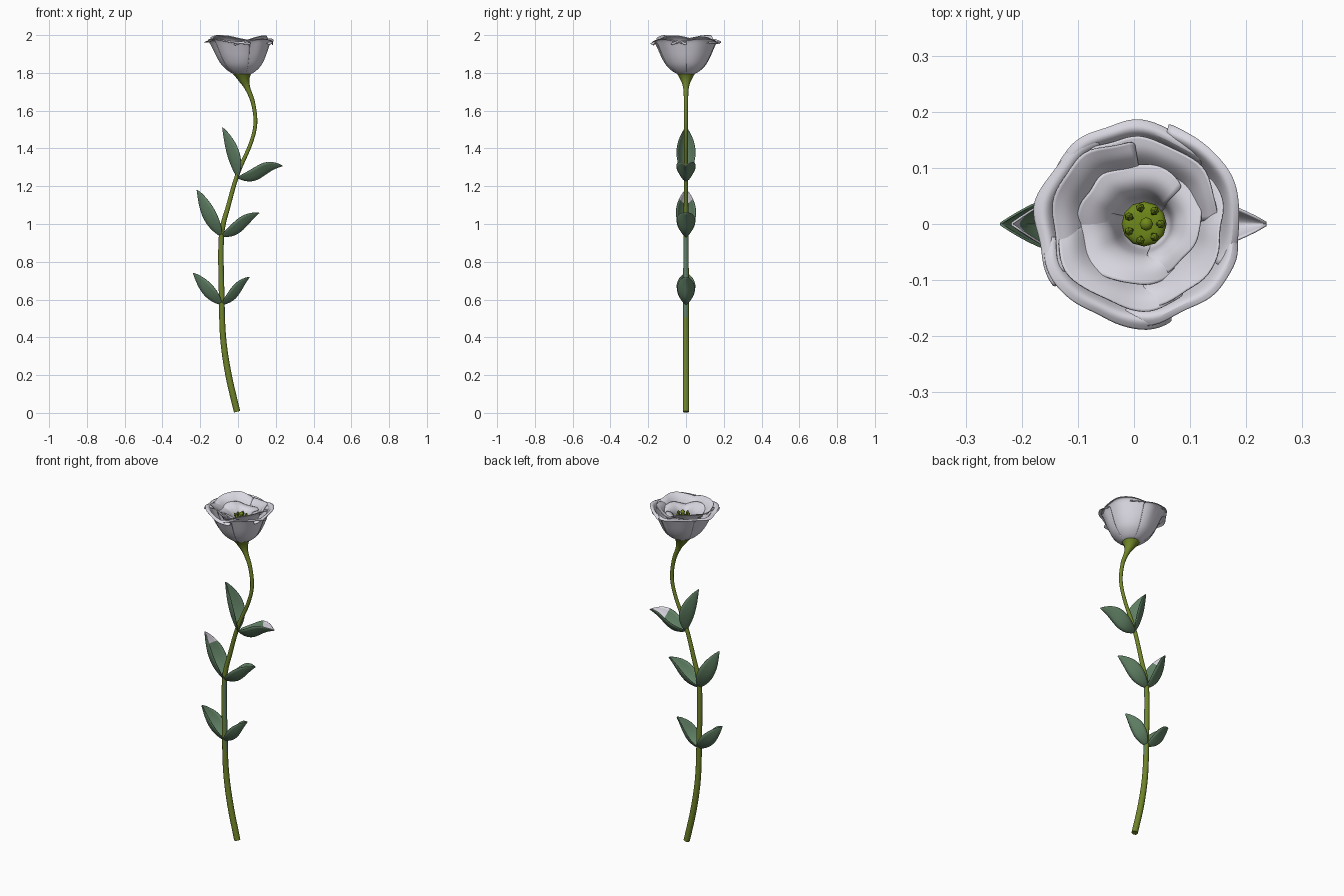
import bpy, bmesh, math, random
from math import sin, cos, pi, tau
from mathutils import Vector, noise

random.seed(4)
cube = bpy.data.objects.get("Cube")
if cube:
    bpy.data.objects.remove(cube, do_unlink=True)


def material(name, rgb):
    m = bpy.data.materials.new(name)
    m.use_nodes = True
    m.diffuse_color = (*rgb, 1)
    m.node_tree.nodes["Principled BSDF"].inputs["Base Color"].default_value = (*rgb, 1)
    return m


PETAL = material("pale petal", (0.70, 0.68, 0.75))
STEM = material("olive stem", (0.16, 0.23, 0.022))
LEAF = material("leaf green", (0.12, 0.22, 0.13))
HEART = material("lime heart", (0.16, 0.25, 0.01))


def grid_object(name, rows, mats, closed=False, thickness=0.0, subdiv=0, rule=None):
    """Skin a list of point rows into a smooth surface."""
    bm = bmesh.new()
    vs = [[bm.verts.new(p) for p in row] for row in rows]
    n = len(rows[0])
    for i in range(len(rows) - 1):
        for j in range(n if closed else n - 1):
            k = (j + 1) % n
            bm.faces.new((vs[i][j], vs[i][k], vs[i + 1][k], vs[i + 1][j]))
    if closed:
        bm.faces.new(vs[0][::-1])
        bm.faces.new(vs[-1])
    bm.normal_update()
    mesh = bpy.data.meshes.new(name)
    bm.to_mesh(mesh)
    bm.free()
    for m in mats:
        mesh.materials.append(m)
    if rule:
        for f in mesh.polygons:
            f.material_index = rule(f)
    ob = bpy.data.objects.new(name, mesh)
    bpy.context.collection.objects.link(ob)
    if subdiv:
        mod = ob.modifiers.new("smooth", "SUBSURF")
        mod.levels = mod.render_levels = subdiv
    if thickness:
        mod = ob.modifiers.new("thickness", "SOLIDIFY")
        mod.thickness = thickness
        mod.offset = -1
        mod.material_offset = len(mats) - 1
    bpy.context.view_layer.objects.active = ob
    ob.select_set(True)
    bpy.ops.object.shade_smooth_by_angle(angle=math.radians(50))
    ob.select_set(False)
    return ob


def spline(pts, steps):
    """Catmull-Rom curve through tuples."""
    pts = [Vector(p) for p in pts]
    pts = [2 * pts[0] - pts[1]] + pts + [2 * pts[-1] - pts[-2]]
    out = []
    for a, b, c, d in zip(pts, pts[1:], pts[2:], pts[3:]):
        for s in range(steps):
            t = s / steps
            out.append(b + (c - a) * t / 2 + (2 * a - 5 * b + 4 * c - d) * t * t / 2
                       + (3 * b - a - 3 * c + d) * t ** 3 / 2)
    return out + [pts[-2]]


def tube(name, path, mats, sides=12, rule=None):
    """Round tube along (x, z, radius) points in the front plane."""
    rows = []
    for i, p in enumerate(path):
        a, b = path[max(i - 1, 0)], path[min(i + 1, len(path) - 1)]
        side = Vector((b.y - a.y, 0, a.x - b.x)).normalized()
        rows.append([Vector((p.x, 0, p.y)) + side * cos(t) * p.z + Vector((0, sin(t) * p.z, 0))
                     for t in (tau * k / sides for k in range(sides))])
    return grid_object(name, rows, mats, closed=True, rule=rule)


# Stem, flaring into the cup below the flower
stem_path = spline([(-0.005, 0.006, 0.017), (-0.05, 0.2, 0.017), (-0.078, 0.39, 0.016),
                    (-0.086, 0.6, 0.015), (-0.088, 0.93, 0.014), (-0.05, 1.1, 0.012),
                    (0.0, 1.27, 0.011), (0.065, 1.42, 0.010), (0.092, 1.53, 0.010),
                    (0.08, 1.64, 0.011), (0.05, 1.72, 0.015), (0.033, 1.765, 0.03),
                    (0.025, 1.803, 0.052)], 5)
tube("stem", stem_path, [STEM, LEAF],
     rule=lambda f: int(0.5 < f.center.z < 0.95 and f.normal.x > 0.3 and f.normal.y < 0.5))


# Leaves: cupped blades, bowed along the midrib, some curling over at the tip
def leaf(name, base, tip, bow, curl, depth, width, pale_from=2.0):
    a, c = Vector((base[0], 0, base[1])), Vector((tip[0], 0, tip[1]))
    chord = (c - a).normalized()
    up = Vector((-chord.z, 0, chord.x))
    if up.z < 0:
        up = -up
    rows, n, m = [], 16, 12
    for i in range(n + 1):
        t = i / n
        w = max(0.03, sin(pi * t ** 0.88) ** 0.85) if i < n else 0.01
        mid = a.lerp(c, t) - up * (bow * sin(pi * t ** 0.85) + curl * sin(tau * t))
        rows.append([mid + up * depth * w * abs(s) ** 1.6 + Vector((0, s * width * w, 0))
                     for s in (2 * j / m - 1 for j in range(m + 1))])
    if (rows[1][m // 2] - rows[0][m // 2]).cross(Vector((0, 1, 0))).dot(up) > 0:
        rows = [r[::-1] for r in rows]
    first = len(rows) * pale_from
    grid_object(name, rows, [LEAF, PETAL, LEAF], thickness=0.004,
                rule=lambda f: int(f.index // m >= first))


low, middle, high = (-0.086, 0.575), (-0.086, 0.935), (0.0, 1.245)
leaf("lower_right_leaf", low, (-0.235, 0.74), 0.033, 0.0, 0.064, 0.046)
leaf("lower_left_leaf", low, (0.058, 0.72), 0.024, 0.004, 0.05, 0.044)
leaf("middle_right_leaf", middle, (-0.215, 1.18), 0.038, 0.0, 0.07, 0.05, 0.68)
leaf("middle_left_leaf", middle, (0.11, 1.06), 0.028, 0.005, 0.06, 0.046)
leaf("upper_right_leaf", high, (-0.08, 1.51), 0.016, 0.0, 0.062, 0.047)
leaf("upper_left_leaf", high, (0.235, 1.31), 0.028, 0.01, 0.064, 0.048, 0.55)


# Flower: rings of overlapping ruffled petals around a shallow hollow
def petal_ring(name, profile, count, span, turn, ruffle):
    prof = spline(profile, 3)
    last = len(prof) - 1
    m = 14
    for k in range(count):
        start = turn + tau * k / count
        lift = random.uniform(-0.008, 0.008)
        rows = []
        for i, p in enumerate(prof):
            v = i / last
            row = []
            for j in range(m + 1):
                u = j / m
                ang = start + span * (u - 0.5)
                wave = noise.noise(Vector((cos(ang) * 2.5, sin(ang) * 2.5, turn + k * 0.3)))
                # one side of each petal tucks under its neighbour
                r = p.x * (1 + 0.05 * (u - 0.5) * min(1, 2 * v)) + ruffle * wave * v ** 2
                edge = abs(2 * u - 1) ** 4
                z = p.y + v ** 3 * (lift - 0.012 * edge + ruffle * 0.8 * sin(3 * ang + k))
                row.append((0.025 - 0.018 * v + r * cos(ang), r * sin(ang), min(z, 1.997)))
            rows.append(row)
        grid_object(f"{name}_{k + 1}", rows, [PETAL], thickness=0.003, subdiv=1)


petal_ring("outer_petal", [(0.03, 1.79), (0.062, 1.802), (0.1, 1.836), (0.125, 1.88),
                           (0.145, 1.93), (0.163, 1.973), (0.18, 1.972)], 5, 1.75, 0.4, 0.014)
petal_ring("middle_petal", [(0.03, 1.805), (0.06, 1.845), (0.08, 1.89), (0.1, 1.932),
                            (0.125, 1.968), (0.152, 1.982)], 4, 2.1, 1.1, 0.014)
petal_ring("inner_petal", [(0.025, 1.83), (0.045, 1.86), (0.052, 1.895), (0.06, 1.928),
                           (0.08, 1.95), (0.108, 1.958)], 3, 2.6, 2.0, 0.014)

# Green heart with a pistil and a ring of stamens
tube("flower_heart", spline([(0.018, 1.82, 0.02), (0.018, 1.87, 0.036), (0.018, 1.905, 0.04),
                             (0.018, 1.916, 0.03), (0.018, 1.918, 0.01)], 3), [HEART])
tube("pistil", spline([(0.018, 1.9, 0.012), (0.02, 1.925, 0.008), (0.022, 1.945, 0.012),
                       (0.022, 1.953, 0.004)], 3), [HEART], 8)
for k in range(7):
    stamen = tube(f"stamen_{k + 1}", spline([(0.02, 1.9, 0.004), (0.026, 1.92, 0.004),
                                             (0.03, 1.932, 0.008), (0.032, 1.942, 0.002)], 2),
                  [HEART], 6)
    stamen.rotation_euler.z = tau * k / 7
    stamen.location.x = 0.018
